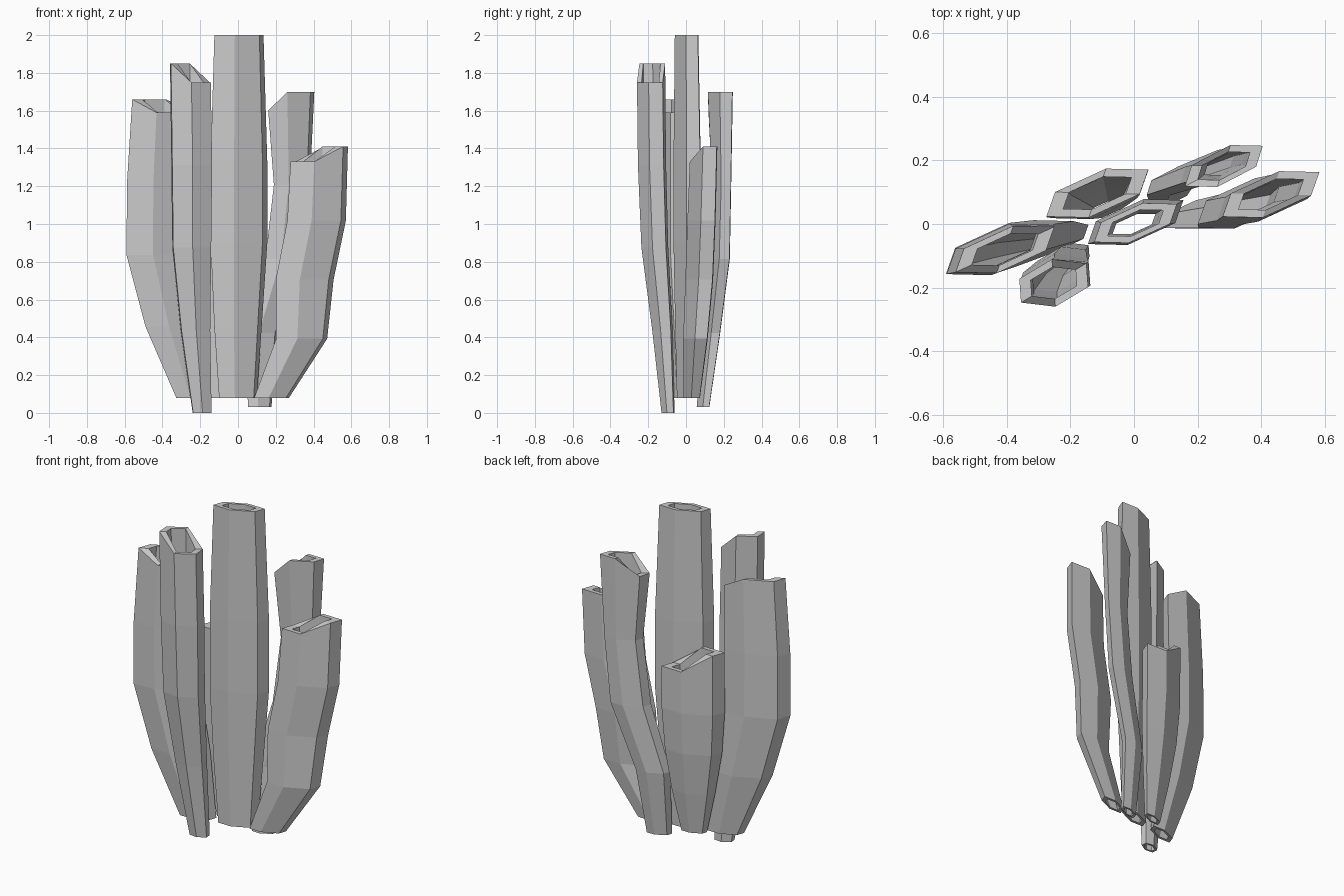
import bpy, bmesh

if "Cube" in bpy.data.objects:
    bpy.data.objects.remove(bpy.data.objects["Cube"])


def tube(name, rings, bottom, top, rise, high, a=(1, .46), b=(-.83, .02), inner=.67, levels=None):
    """Hollow six-sided tube. rings: (centre x, centre y, half width) from bottom to top;
    high: which of the six rim corners are raised by rise."""
    corners = [a, (a[0] + b[0], a[1] + b[1]), b]
    corners += [(-x, -y) for x, y in corners]
    bm = bmesh.new()
    n = len(rings)

    def wall(scale):
        loops = []
        for i, (cx, cy, h) in enumerate(rings):
            z = levels[i] if levels else bottom + (top - bottom) * i / (n - 1)
            last = i == n - 1
            loops.append([bm.verts.new((cx + x * h * scale, cy + y * h * scale,
                                        z + (rise * up if last else 0)))
                          for (x, y), up in zip(corners, high)])
        for lo, hi in zip(loops, loops[1:]):
            bridge(lo, hi)
        return loops

    def bridge(lo, hi):
        for k in range(6):
            j = (k + 1) % 6
            bm.faces.new((lo[k], lo[j], hi[j], hi[k]))

    outer, hole = wall(1), wall(inner)
    bridge(outer[-1], hole[-1])   # top rim
    bridge(outer[0], hole[0])     # bottom rim
    bmesh.ops.recalc_face_normals(bm, faces=bm.faces)
    mesh = bpy.data.meshes.new(name)
    bm.to_mesh(mesh)
    bm.free()
    bpy.context.collection.objects.link(bpy.data.objects.new(name, mesh))


# tall straight tube in the middle
tube("center_tube", [(.0, 0, .10), (.0, .003, .125), (.005, .006, .15), (.005, .006, .15), (.005, .003, .13)],
     .08, 2, 0, [0] * 6, levels=[.08, .45, .9, 1.33, 2])

# left side
tube("left_tube", [(-.235, -.045, .092), (-.34, -.06, .15), (-.42, -.078, .17), (-.42, -.08, .168), (-.405, -.08, .155)],
     .08, 1.59, .07, [0, 1, 1, 1, 0, 0])
tube("front_left_tube", [(-.19, -.095, .05), (-.225, -.125, .078), (-.245, -.165, .103), (-.245, -.18, .108), (-.252, -.185, .108)],
     0, 1.75, .10, [0, 1, 1, 1, 0, 0], a=(.95, .57), b=(-1, .12))
tube("back_left_tube", [(-.09, .05, .065), (-.10, .07, .11), (-.11, .085, .145), (-.115, .095, .16), (-.115, .097, .16)],
     .08, 1.09, .11, [0, 0, 1, 1, 1, 0])

# right side
tube("back_right_tube", [(.115, .09, .062), (.125, .135, .085), (.245, .178, .10), (.285, .188, .095), (.282, .182, .122)],
     .03, 1.6, .10, [1, 1, 0, 0, 1, 1], a=(1, .52))
tube("right_tube", [(.178, .03, .092), (.337, .05, .135), (.353, .07, .153), (.416, .082, .155), (.43, .093, .152)],
     .08, 1.33, .08, [1, 1, 0, 0, 0, 1])
